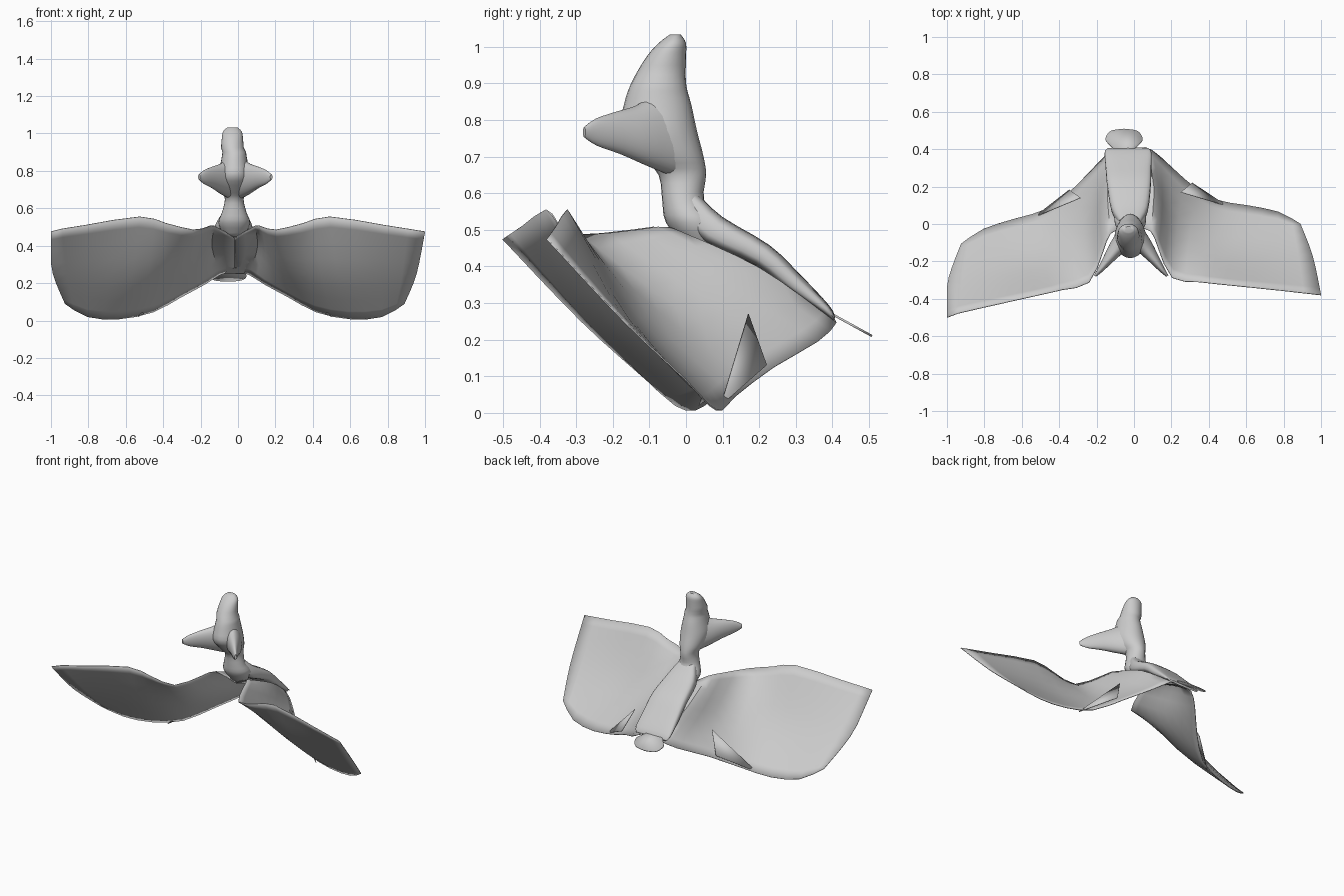
import bpy, math
from mathutils import Vector as V

if "Cube" in bpy.data.objects:
    bpy.data.objects.remove(bpy.data.objects["Cube"])


def make(name, verts, faces, angle=50):
    me = bpy.data.meshes.new(name)
    me.from_pydata([tuple(v) for v in verts], [], faces)
    me.validate()
    ob = bpy.data.objects.new(name, me)
    bpy.context.collection.objects.link(ob)
    bpy.ops.object.select_all(action='DESELECT')
    ob.select_set(True)
    bpy.context.view_layer.objects.active = ob
    bpy.ops.object.mode_set(mode='EDIT')
    bpy.ops.mesh.select_all(action='SELECT')
    bpy.ops.mesh.normals_make_consistent(inside=False)
    bpy.ops.object.mode_set(mode='OBJECT')
    bpy.ops.object.shade_smooth_by_angle(angle=math.radians(angle))
    return ob


def spline(rows, steps):
    """Catmull-Rom resampling of rows of numbers."""
    out = []
    for i in range(len(rows) - 1):
        a, b = rows[max(i - 1, 0)], rows[i]
        c, d = rows[i + 1], rows[min(i + 2, len(rows) - 1)]
        for s in range(steps):
            t = s / steps
            out.append([0.5 * (2 * q + (r - p) * t + (2 * p - 5 * q + 4 * r - w) * t * t
                               + (3 * q - p - 3 * r + w) * t ** 3)
                        for p, q, r, w in zip(a, b, c, d)])
    return out + [list(rows[-1])]


def loft(name, rings, power=1.0, n=24):
    """Closed skin through rings of (centre, u axis, v axis)."""
    verts, faces = [], []
    for c, u, v in rings:
        for k in range(n):
            a = 2 * math.pi * k / n
            ca, sa = math.cos(a), math.sin(a)
            verts.append(c + u * math.copysign(abs(ca) ** power, ca)
                         + v * math.copysign(abs(sa) ** power, sa))
    for r in range(len(rings) - 1):
        for k in range(n):
            j = (k + 1) % n
            faces.append((r * n + k, r * n + j, r * n + n + j, r * n + n + k))
    faces += [tuple(range(n)), tuple(range(len(verts) - n, len(verts)))]
    return make(name, verts, faces)


# Head and neck: z, front y, back y, half width
head = [(0.45, 0.00, 0.09, 0.05), (0.52, -0.055, 0.10, 0.085), (0.58, -0.065, 0.05, 0.065),
        (0.65, -0.075, 0.055, 0.05), (0.70, -0.12, 0.048, 0.07), (0.77, -0.18, 0.03, 0.085),
        (0.84, -0.17, 0.015, 0.073), (0.90, -0.15, 0.0, 0.063), (0.97, -0.11, 0.0, 0.057),
        (1.01, -0.075, 0.0, 0.05), (1.033, -0.045, -0.014, 0.026)]
loft("head_and_neck", [(V((-0.02 - 0.01 * (z > 0.9), (f + b) / 2, z)), V((w, 0, 0)), V((0, (b - f) / 2, 0)))
                       for z, f, b, w in spline(head, 3)])

# Swept side horns: x, y, z, half height, half thickness
horn = [(0.015, -0.06, 0.76, 0.115, 0.06), (0.07, -0.12, 0.758, 0.083, 0.046),
        (0.12, -0.185, 0.765, 0.058, 0.030), (0.165, -0.245, 0.767, 0.037, 0.016),
        (0.193, -0.278, 0.767, 0.014, 0.007)]
for side, label in ((1, "right"), (-1, "left")):
    loft("horn_" + label, [(V((side * x - 0.015, y, z)), V((side * t * 0.85, t * 0.5, 0)),
                            V((0, -0.25 * h * max(0, 0.19 - x) / 0.19, h)))
                           for x, y, z, h, t in spline(horn, 3)])

# Boxy sloping body: top y, top z, half width, half depth
body = [(0.03, 0.60, 0.06, 0.04), (0.10, 0.535, 0.098, 0.042), (0.227, 0.459, 0.117, 0.034),
        (0.31, 0.38, 0.122, 0.028), (0.39, 0.295, 0.125, 0.014), (0.408, 0.262, 0.11, 0.006)]
loft("body", [(V((-0.02 - 0.03 * y, y - 0.6 * h, z - 0.8 * h)), V((w, 0, 0)), V((0, 0.6 * h, 0.8 * h)))
              for y, z, w, h in spline(body, 3)], power=0.6)

# Tail fan
fan = spline([(0, 0.35), (0.085, 0.43), (0.098, 0.46), (0.07, 0.497), (0, 0.508)], 4)
fan += [(-x, y) for x, y in fan[-2:0:-1]]
tail = make("tail_fan", [(x - 0.053, y, 0.21 + (0.508 - y) * 0.55) for x, y in fan],
            [tuple(range(len(fan)))])
m = tail.modifiers.new("thickness", 'SOLIDIFY')
m.thickness, m.offset = 0.006, 0

# Wing chords from the centre line out: leading, middle, trailing points
chords = [
    (-0.0175, 0.0, 0.44, -0.0175, 0.18, 0.365, -0.0175, 0.39, 0.27),
    (0.09, -0.04, 0.505, 0.105, 0.20, 0.395, 0.06, 0.41, 0.245),
    (0.13, -0.13, 0.50, 0.15, 0.11, 0.352, 0.14, 0.36, 0.195),
    (0.205, -0.288, 0.485, 0.23, -0.03, 0.29, 0.27, 0.24, 0.125),
    (0.35, -0.31, 0.52, 0.37, -0.105, 0.262, 0.42, 0.135, 0.045),
    (0.49, -0.325, 0.555, 0.53, -0.14, 0.253, 0.60, 0.10, 0.008),
    (0.78, -0.355, 0.51, 0.77, -0.153, 0.25, 0.77, 0.065, 0.02),
    (1.0, -0.38, 0.475, 0.955, -0.17, 0.25, 0.89, 0.0, 0.09)]
flap = [(0.25, 0.17, 0.27), (0.31, 0.22, 0.13), (0.50, 0.095, 0.02)]


def place(p, side):
    """Left wing sits a little further forward and outward."""
    x, y, z = p
    if side > 0:
        return (x, y, z)
    return (-min(x + 0.035, 1.0), y - 0.12 * max(x, 0), z)


for side, label in ((1, "right"), (-1, "left")):
    verts, faces, n = [], [], 8
    rows = spline(chords, 2)
    for row in rows:
        col = spline([row[0:3], row[3:6], row[6:9]], n // 2)
        verts += [place(p, side) for p in col]
    for r in range(len(rows) - 1):
        for k in range(n):
            a = r * (n + 1) + k
            faces.append((a, a + 1, a + n + 2, a + n + 1))
    wing = make("wing_" + label, verts, faces)
    tri = make("wing_flap_" + label, [place(p, side) for p in flap], [(0, 1, 2)])
    for ob in (wing, tri):
        m = ob.modifiers.new("thickness", 'SOLIDIFY')
        m.thickness, m.offset = 0.004, 0
